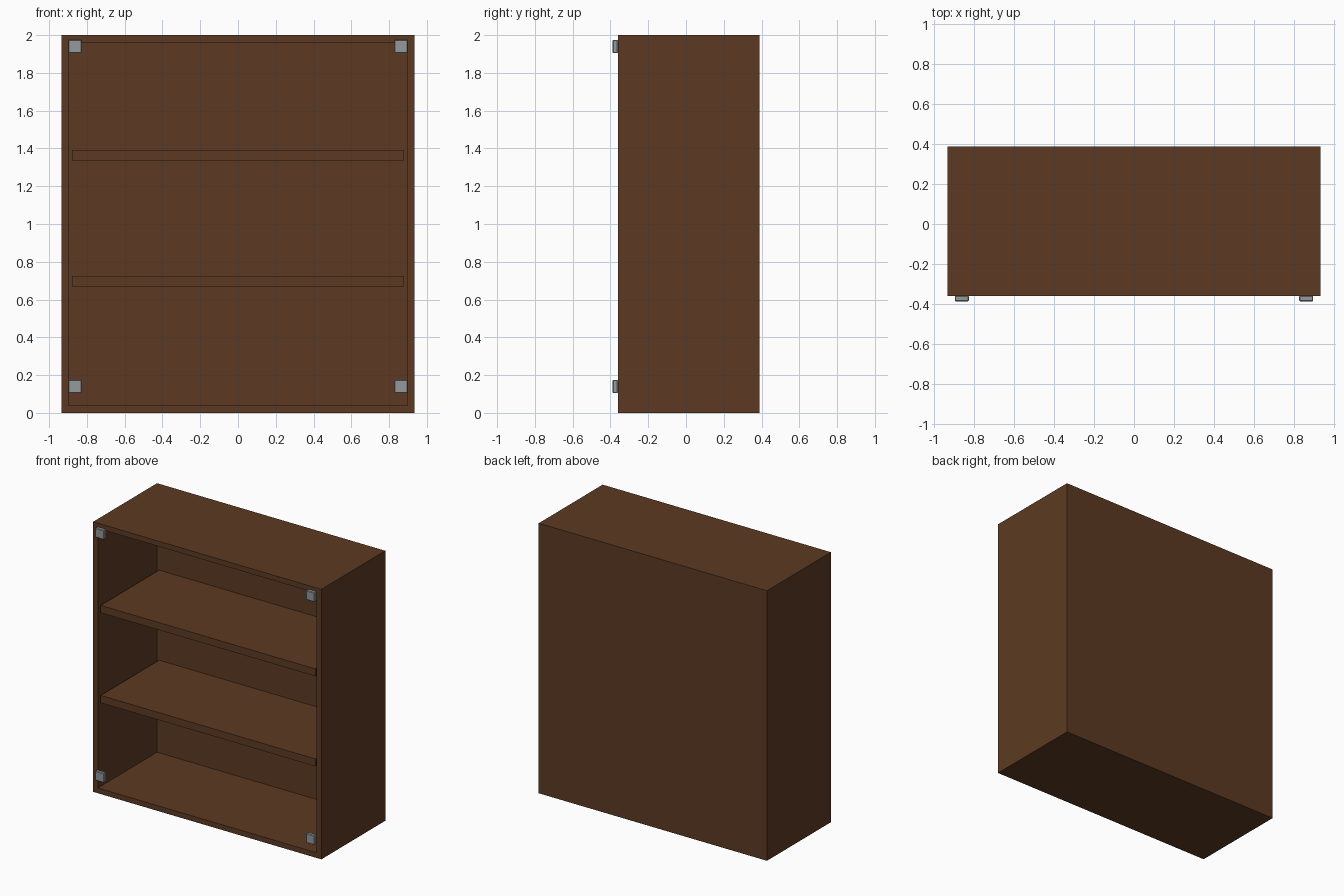
import bpy
import bmesh
from mathutils import Vector

old = bpy.data.objects.get("Cube")
if old:
    bpy.data.objects.remove(old, do_unlink=True)

WIDTH, HEIGHT = 1.87, 2.0
FRONT, BACK = -0.36, 0.388
WALL = 0.055


def make_material(name, rgb, roughness):
    mat = bpy.data.materials.new(name)
    mat.use_nodes = True
    mat.diffuse_color = (*rgb, 1)
    shader = mat.node_tree.nodes["Principled BSDF"]
    shader.inputs["Base Color"].default_value = (*rgb, 1)
    shader.inputs["Roughness"].default_value = roughness
    return mat


wood = make_material("dark brown wood", (0.107, 0.042, 0.016), 0.6)
metal = make_material("grey metal", (0.296, 0.319, 0.335), 0.5)


def make_box(name, low, high, mat, edit=None):
    """Box between two corners, with an optional bmesh edit."""
    low, high = Vector(low), Vector(high)
    bm = bmesh.new()
    bmesh.ops.create_cube(bm, size=1)
    bmesh.ops.scale(bm, vec=high - low, verts=bm.verts)
    bmesh.ops.translate(bm, vec=(low + high) / 2, verts=bm.verts)
    if edit:
        edit(bm)
    mesh = bpy.data.meshes.new(name)
    bm.to_mesh(mesh)
    bm.free()
    mesh.materials.append(mat)
    obj = bpy.data.objects.new(name, mesh)
    bpy.context.collection.objects.link(obj)
    return obj


def hollow_front(bm):
    """Inset the front face and push it in to leave the walls and back."""
    bm.normal_update()
    front = min(bm.faces, key=lambda f: f.calc_center_median().y)
    bmesh.ops.inset_region(bm, faces=[front], thickness=WALL)
    opening = bmesh.ops.extrude_face_region(bm, geom=[front])
    verts = [v for v in opening["geom"] if isinstance(v, bmesh.types.BMVert)]
    bmesh.ops.translate(bm, vec=(0, BACK - WALL - FRONT, 0), verts=verts)
    if front.is_valid:
        bmesh.ops.delete(bm, geom=[front], context="FACES_ONLY")
    bmesh.ops.recalc_face_normals(bm, faces=bm.faces)


# Open cabinet shell
make_box("cabinet_body", (-WIDTH / 2, FRONT, 0), (WIDTH / 2, BACK, HEIGHT),
         wood, hollow_front)

# Shelves between the side walls
inner = WIDTH / 2 - WALL
for label, z in (("lower", 0.67), ("upper", 1.337)):
    make_box(label + "_shelf", (-inner, FRONT + 0.01, z),
             (inner, BACK - WALL, z + WALL), wood)

# Door hinges on the front corners
HALF = 0.035
for side, x in (("left", 0.863), ("right", -0.863)):
    for level, z in (("bottom", 0.14), ("top", 1.94)):
        hinge = make_box(level + "_" + side + "_hinge",
                         (x - HALF, FRONT - 0.028, z - HALF),
                         (x + HALF, FRONT, z + HALF), metal)
        bevel = hinge.modifiers.new("soft edges", "BEVEL")
        bevel.width = 0.004
        bevel.segments = 1
